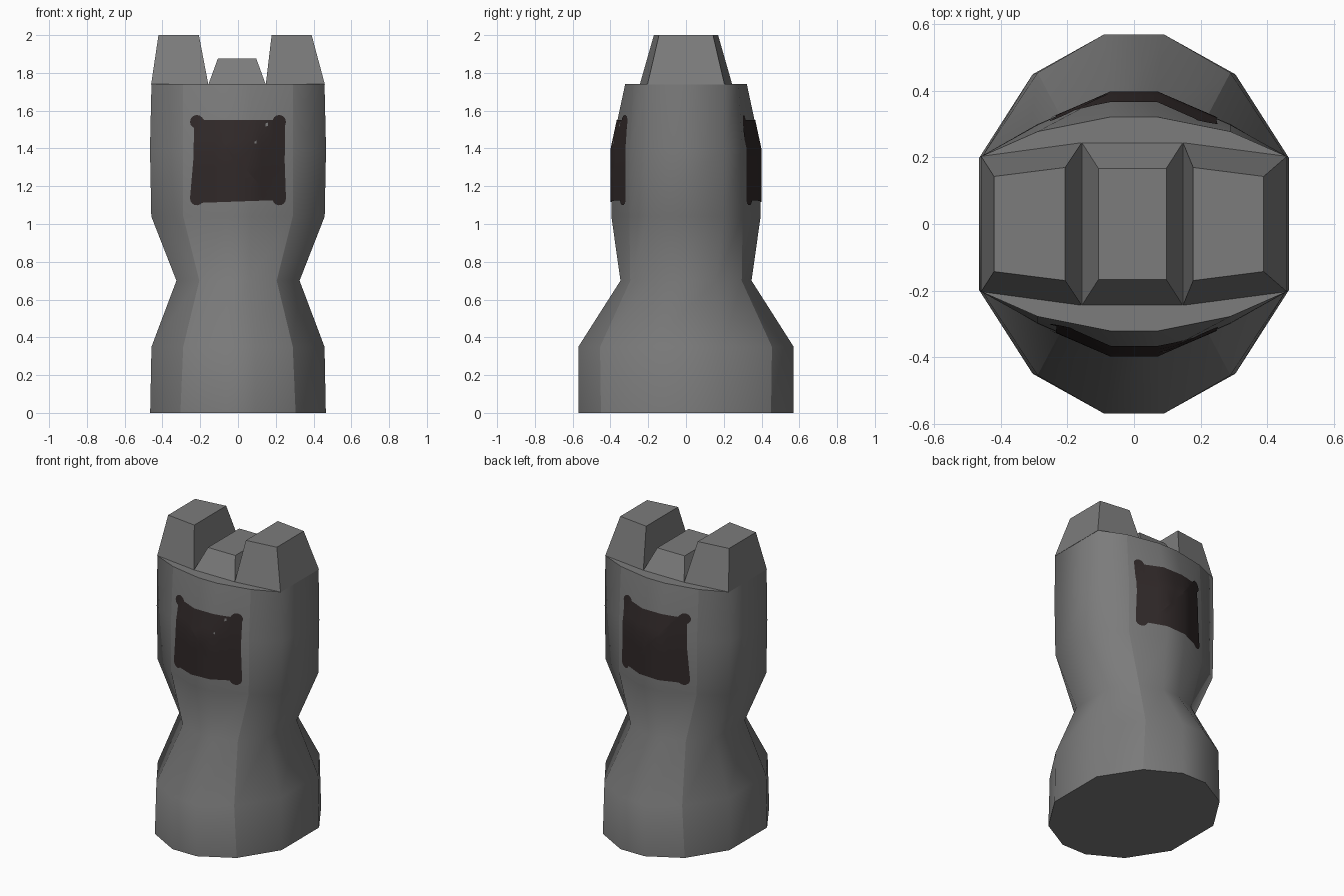
import bpy, bmesh, math
from mathutils import Vector
from mathutils.bvhtree import BVHTree

if "Cube" in bpy.data.objects:
    bpy.data.objects.remove(bpy.data.objects["Cube"])


def material(name, rgb):
    m = bpy.data.materials.new(name)
    m.diffuse_color = (*rgb, 1)
    m.use_nodes = True
    m.node_tree.nodes["Principled BSDF"].inputs["Base Color"].default_value = m.diffuse_color
    return m


stone = material("grey stone", (0.2, 0.2, 0.2))
dark = material("dark brown", (0.03, 0.022, 0.022))


def make(name, bm, mat):
    me = bpy.data.meshes.new(name)
    bm.to_mesh(me)
    me.materials.append(mat)
    ob = bpy.data.objects.new(name, me)
    bpy.context.collection.objects.link(ob)
    return ob


# Tower body: twelve-sided rings, each given by one quadrant
# z, (front point), (corner point), (side point)
RINGS = [
    (0.00, (0.09, 0.57), (0.305, 0.45), (0.465, 0.20)),
    (0.35, (0.09, 0.57), (0.29, 0.455), (0.458, 0.20)),
    (0.70, (0.06, 0.347), (0.205, 0.295), (0.326, 0.16)),
    (1.04, (0.07, 0.395), (0.29, 0.30), (0.459, 0.20)),
    (1.40, (0.07, 0.395), (0.29, 0.298), (0.466, 0.20)),
    (1.74, (0.07, 0.322), (0.29, 0.278), (0.458, 0.204)),
]
bm = bmesh.new()
rings = []
for z, f, c, s in RINGS:
    q = [s, c, f]
    pts = q + [(-x, y) for x, y in q[::-1]] + [(-x, -y) for x, y in q] + [(x, -y) for x, y in q[::-1]]
    rings.append([bm.verts.new((x, y, z)) for x, y in pts])
for lo, hi in zip(rings, rings[1:]):
    for i in range(12):
        j = (i + 1) % 12
        bm.faces.new((lo[i], lo[j], hi[j], hi[i])).smooth = True
caps = [bm.faces.new(rings[0][::-1]), bm.faces.new(rings[-1])]
# Crisp rims and four crisp corner ridges, everything else smooth
for cap in caps:
    for e in cap.edges:
        e.smooth = False
for lo, hi in zip(rings, rings[1:]):
    for i in (1, 4, 7, 10):
        bm.edges.get((lo[i], hi[i])).smooth = False
bm.normal_update()
body_tree = BVHTree.FromBMesh(bm)
make("tower_body", bm, stone)


# Battlements: tapered blocks; (x, half depth) at both ends of base and top
def merlon(name, base, top, z):
    bm = bmesh.new()
    rows = []
    for (x0, d0, x1, d1), h in ((base, 1.738), (top, z)):
        rows.append([bm.verts.new(p) for p in
                     ((x0, -d0, h), (x1, -d1, h), (x1, d1, h), (x0, d0, h))])
    a, b = rows
    for i in range(4):
        j = (i + 1) % 4
        bm.faces.new((a[i], a[j], b[j], b[i]))
    bm.faces.new(a[::-1])
    bm.faces.new(b)
    make(name, bm, stone)


merlon("left_merlon", (-0.46, 0.204, -0.157, 0.245), (-0.421, 0.143, -0.207, 0.17), 2.0)
merlon("middle_merlon", (-0.157, 0.245, 0.147, 0.245), (-0.107, 0.167, 0.097, 0.167), 1.875)
merlon("right_merlon", (0.147, 0.245, 0.46, 0.204), (0.178, 0.17, 0.39, 0.143), 2.0)


# Dark hide panels with knobbed corners, wrapped onto the body front and back
def panel(name, side):
    bm = bmesh.new()
    outline = []
    for k in range(4):
        a0 = math.radians(45 + 90 * k)
        cx = math.copysign(0.218, math.cos(a0))
        cz = 1.338 + math.copysign(0.203, math.sin(a0))
        for t in range(-120, 121, 24):
            a = a0 + math.radians(t)
            outline.append(bm.verts.new((cx + 0.036 * math.cos(a), 0, cz + 0.036 * math.sin(a))))
    bm.faces.new(outline)
    bmesh.ops.triangulate(bm, faces=bm.faces[:])
    cuts = [((x, 0, 0), (1, 0, 0)) for x in (-0.18, -0.125, -0.07, 0.0, 0.07, 0.125, 0.18)]
    cuts += [((0, 0, z), (0, 0, 1)) for z in (1.2, 1.3, 1.4, 1.45, 1.5)]
    for co, no in cuts:
        bmesh.ops.bisect_plane(bm, geom=bm.verts[:] + bm.edges[:] + bm.faces[:],
                               plane_co=co, plane_no=no)
    for v in bm.verts:
        hit = body_tree.ray_cast(Vector((v.co.x, side * 2, v.co.z)), Vector((0, -side, 0)))
        v.co.y = hit[0].y + side * 0.004
    bm.normal_update()
    for f in bm.faces:
        if f.normal.y * side < 0:
            f.normal_flip()
        f.smooth = True
    make(name, bm, dark)


panel("front_panel", -1)
panel("back_panel", 1)
